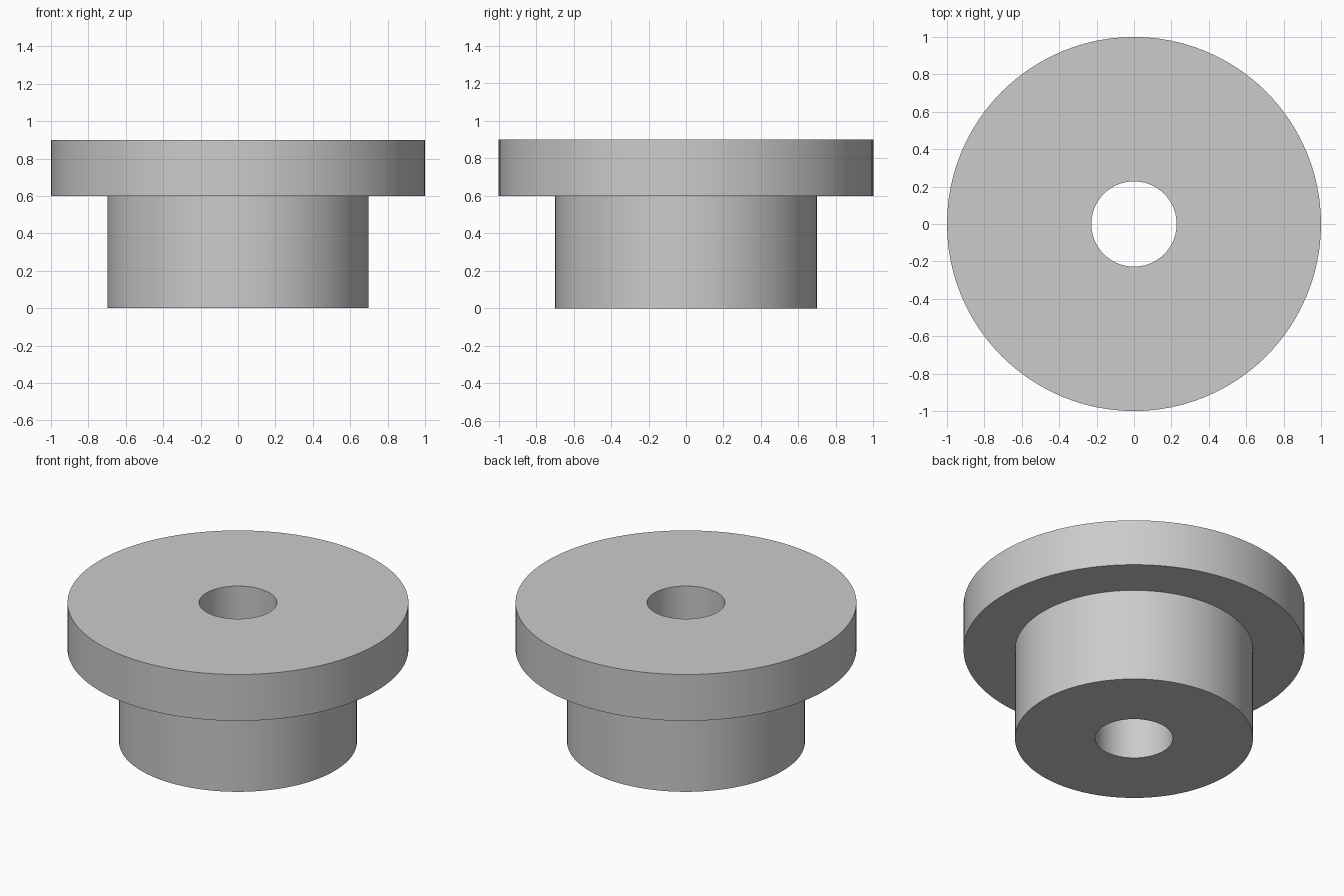
import bpy
import bmesh
import math

cube = bpy.data.objects.get("Cube")
if cube:
    bpy.data.objects.remove(cube, do_unlink=True)

SEGMENTS = 96
BORE, HUB, FLANGE = 0.228, 0.698, 1.0
STEP, TOP = 0.6, 0.9

# Plain grey finish
grey = bpy.data.materials.new("light_grey")
grey.use_nodes = True
colour = (0.6, 0.6, 0.6, 1.0)
grey.diffuse_color = colour
grey.node_tree.nodes["Principled BSDF"].inputs["Base Color"].default_value = colour

# Closed half section: bore, hub, underside of flange, rim, top
section = [(BORE, 0), (HUB, 0), (HUB, STEP), (FLANGE, STEP), (FLANGE, TOP), (BORE, TOP)]

bm = bmesh.new()
verts = [bm.verts.new((r, 0, z)) for r, z in section]
edges = [bm.edges.new((v, verts[(i + 1) % len(verts)])) for i, v in enumerate(verts)]
bmesh.ops.spin(bm, geom=verts + edges, cent=(0, 0, 0), axis=(0, 0, 1),
               angle=math.tau, steps=SEGMENTS, use_merge=False)
bmesh.ops.remove_doubles(bm, verts=bm.verts, dist=0.0001)
bmesh.ops.recalc_face_normals(bm, faces=bm.faces)

mesh = bpy.data.meshes.new("flanged_bushing")
bm.to_mesh(mesh)
bm.free()
mesh.materials.append(grey)

bushing = bpy.data.objects.new("flanged_bushing", mesh)
bpy.context.collection.objects.link(bushing)

# Smooth walls with crisp rims
bpy.ops.object.select_all(action='DESELECT')
bushing.select_set(True)
bpy.context.view_layer.objects.active = bushing
bpy.ops.object.shade_smooth_by_angle(angle=math.radians(30))
